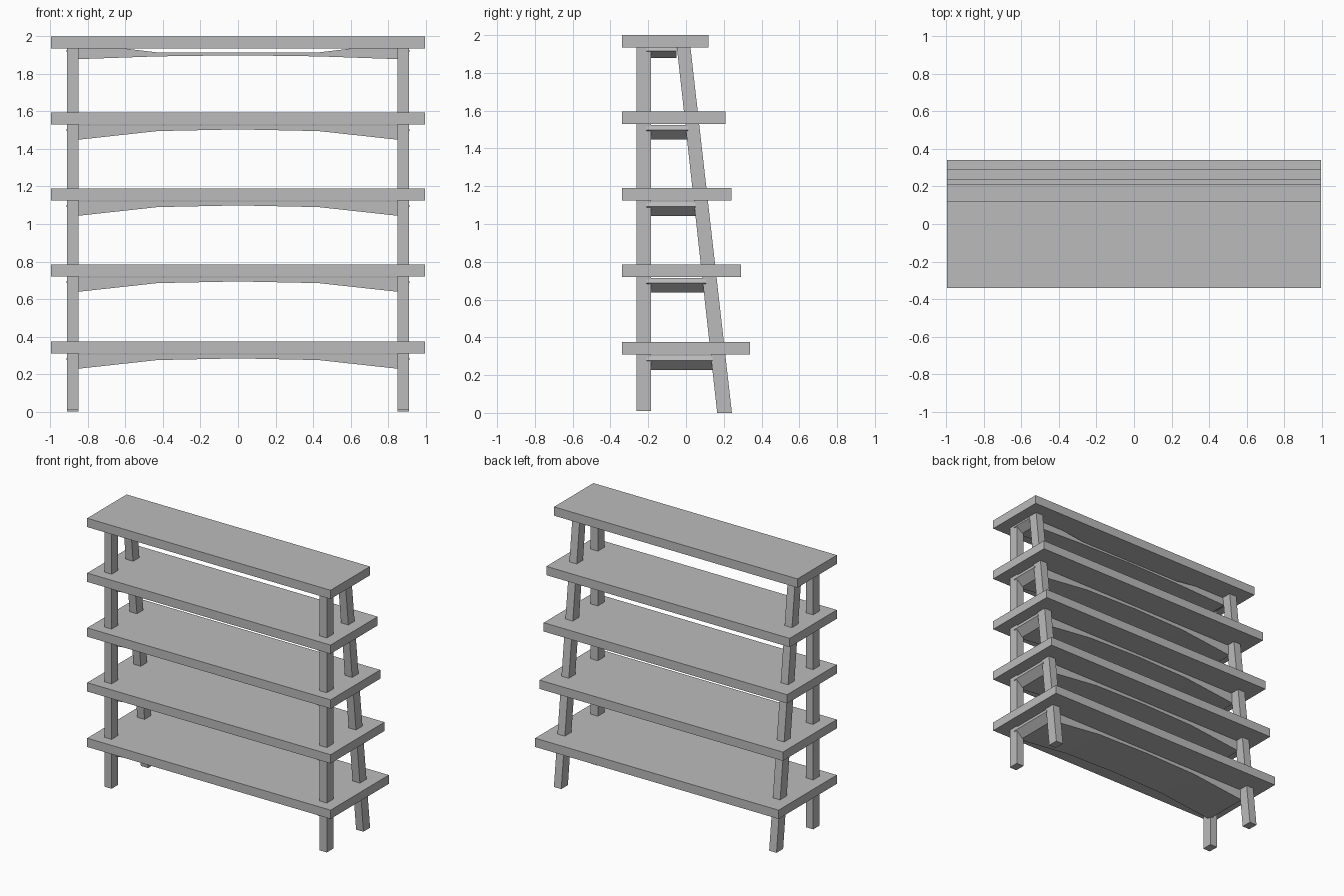
import bpy
import bmesh

cube = bpy.data.objects.get("Cube")
if cube:
    bpy.data.objects.remove(cube, do_unlink=True)

grey = bpy.data.materials.new("plain grey")
grey.use_nodes = True
colour = (0.5, 0.5, 0.5, 1)
grey.diffuse_color = colour
grey.node_tree.nodes["Principled BSDF"].inputs["Base Color"].default_value = colour


def extrude(name, outline, axis, start, end):
    """Extrude a closed outline along the x or y axis."""
    bm = bmesh.new()

    def place(a, b, depth):
        return (depth, a, b) if axis == "x" else (a, depth, b)

    face = bm.faces.new([bm.verts.new(place(a, b, start)) for a, b in outline])
    sweep = bmesh.ops.extrude_face_region(bm, geom=[face])
    moved = [v for v in sweep["geom"] if isinstance(v, bmesh.types.BMVert)]
    bmesh.ops.translate(bm, verts=moved, vec=place(0, 0, end - start))
    bmesh.ops.recalc_face_normals(bm, faces=bm.faces)
    mesh = bpy.data.meshes.new(name)
    bm.to_mesh(mesh)
    bm.free()
    mesh.materials.append(grey)
    obj = bpy.data.objects.new(name, mesh)
    bpy.context.collection.objects.link(obj)
    return obj


def box_outline(a0, a1, b0, b1):
    return [(a0, b0), (a1, b0), (a1, b1), (a0, b1)]


def mirrored(half):
    """Complete an outline whose right half is listed from bottom to top."""
    return half + [(-x, z) for x, z in reversed(half) if x > 0]


# Shelf underside, shelf back edge, and back edge of the support beneath
levels = [(0.31, 0.34, 0.14), (0.72, 0.29, 0.105), (1.125, 0.24, 0.05),
          (1.53, 0.21, 0.01), (1.935, 0.12, -0.05)]

for number, (z, back, support_back) in enumerate(levels, 1):
    # Flat shelf boards, flush at the front and deeper towards the floor
    extrude(f"shelf_{number}", box_outline(-0.34, back, z, z + 0.065), "x", -0.995, 0.995)

    # Arched supports with undercut ends that pass through the legs
    if number < len(levels):
        half = [(0, z - 0.026), (0.43, z - 0.035), (0.86, z - 0.082),
                (0.915, z - 0.032), (0.907, z - 0.005)]
    else:
        half = [(0, z - 0.036), (0.43, z - 0.042), (0.86, z - 0.057),
                (0.915, z - 0.018), (0.907, z + 0.01), (0.62, z + 0.002), (0.42, z - 0.022)]
    extrude(f"arched_support_{number}", mirrored(half), "y", -0.21, support_back)

# Upright front legs and leaning back legs
back_leg = [(0.165, 0), (0.243, 0), (0.022, 1.95), (-0.05, 1.95)]
for side, x in (("left", 0.88), ("right", -0.88)):
    extrude(f"front_leg_{side}", box_outline(-0.262, -0.185, 0.01, 1.95), "x", x - 0.03, x + 0.03)
    extrude(f"back_leg_{side}", back_leg, "x", x - 0.03, x + 0.03)
